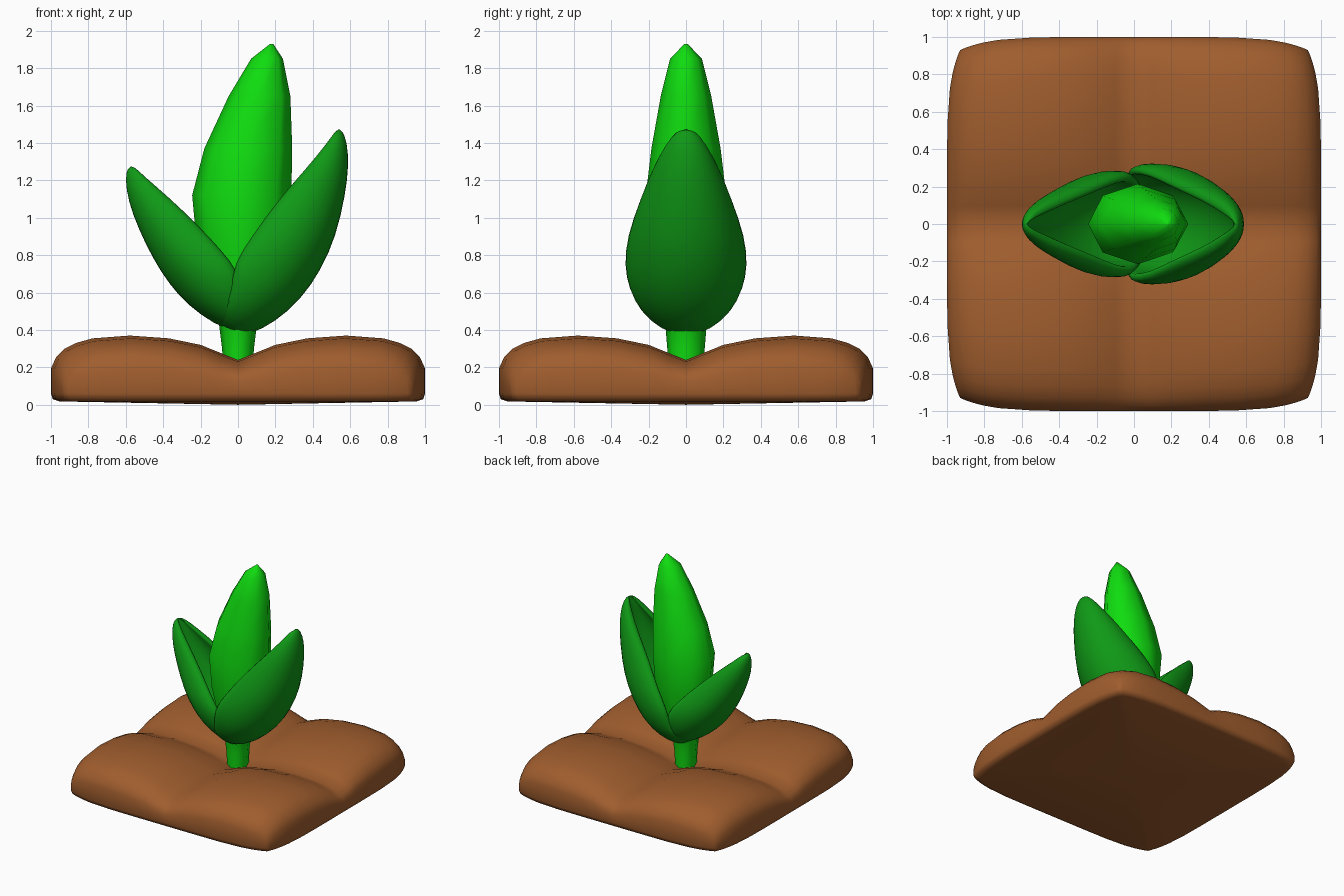
import bpy, bmesh
from math import sin, cos, pi, radians

if "Cube" in bpy.data.objects:
    bpy.data.objects.remove(bpy.data.objects["Cube"])


def material(name, rgb):
    m = bpy.data.materials.new(name)
    m.diffuse_color = (*rgb, 1)
    m.use_nodes = True
    m.node_tree.nodes["Principled BSDF"].inputs["Base Color"].default_value = m.diffuse_color
    return m


def finish(bm, name, mat, angle=60):
    bmesh.ops.recalc_face_normals(bm, faces=bm.faces)
    me = bpy.data.meshes.new(name)
    bm.to_mesh(me)
    bm.free()
    ob = bpy.data.objects.new(name, me)
    bpy.context.collection.objects.link(ob)
    me.materials.append(mat)
    bpy.ops.object.select_all(action='DESELECT')
    bpy.context.view_layer.objects.active = ob
    ob.select_set(True)
    bpy.ops.object.shade_smooth_by_angle(angle=radians(angle))
    return ob


def loft(rings, name, mat, angle=60):
    """Skin closed loops of equal length and cap both ends."""
    bm = bmesh.new()
    loops = [[bm.verts.new(p) for p in r] for r in rings]
    n = len(loops[0])
    for a, b in zip(loops, loops[1:]):
        for i in range(n):
            j = (i + 1) % n
            bm.faces.new((a[i], a[j], b[j], b[i]))
    bm.faces.new(loops[0])
    bm.faces.new(loops[-1])
    return finish(bm, name, mat, angle)


soil_mat = material("soil", (0.35, 0.11, 0.027))
bud_mat = material("bright_green", (0.005, 0.72, 0.005))
leaf_mat = material("dark_green", (0.005, 0.32, 0.008))

# Soil: four pillows split by two crossing furrows
half = [(0, .24), (.1, .28), (.2, .32), (.37, .355), (.58, .37),
        (.78, .355), (.87, .33), (.93, .30), (.975, .255), (1, .2)]
prof = [(-x, h) for x, h in half[:0:-1]] + half
n = len(prof)


def rounded(x, y, s=1):
    return s * x * (1 - .07 * abs(y) ** 6), s * y * (1 - .07 * abs(x) ** 6)


bm = bmesh.new()
top = [[bm.verts.new((*rounded(x, y), hx * hy / .37)) for y, hy in prof] for x, hx in prof]
for i in range(n - 1):
    for j in range(n - 1):
        bm.faces.new((top[i][j], top[i + 1][j], top[i + 1][j + 1], top[i][j + 1]))
rim = ([(i, 0) for i in range(n - 1)] + [(n - 1, j) for j in range(n - 1)]
       + [(i, n - 1) for i in range(n - 1, 0, -1)] + [(0, j) for j in range(n - 1, 0, -1)])
loop = [top[i][j] for i, j in rim]
for s, z in ((1, .06), (.99, .03), (.955, .018)):
    low = [bm.verts.new((*rounded(prof[i][0], prof[j][0], s), z)) for i, j in rim]
    for k in range(len(rim)):
        m = (k + 1) % len(rim)
        bm.faces.new((loop[k], loop[m], low[m], low[k]))
    loop = low
centre = bm.verts.new((0, 0, 0))
for k in range(len(rim)):
    bm.faces.new((loop[k], loop[(k + 1) % len(rim)], centre))
finish(bm, "soil", soil_mat, 80)

# Stem swelling into the central bud: (centre x, z, radius x, radius y)
bud = [(0, .1, .075, .09), (0, .3, .085, .10), (0, .42, .10, .11), (.01, .6, .17, .15),
       (.02, .85, .24, .20), (.02, 1.12, .265, .215), (.055, 1.37, .235, .185),
       (.115, 1.65, .165, .135), (.155, 1.85, .085, .085), (.18, 1.93, .008, .008)]
loft([[(cx + rx * cos(a * pi / 4), ry * sin(a * pi / 4), z) for a in range(8)]
      for cx, z, rx, ry in bud], "stem_and_bud", bud_mat)

# Cupped side leaves: (spine x, spine z, rim x, rim z, half width)
right = [(-.03, .375, -.085, .42, .07), (.06, .37, -.09, .46, .16), (.2, .44, -.08, .53, .25),
         (.34, .56, -.03, .64, .31), (.45, .72, -.03, .75, .335), (.53, .9, .07, .9, .32),
         (.58, 1.13, .2, 1.08, .25), (.595, 1.28, .36, 1.26, .18), (.585, 1.41, .47, 1.39, .11),
         (.555, 1.47, .53, 1.48, .04)]
left = [(-.03, .39, -.06, .43, .06), (.02, .39, -.06, .46, .14), (.13, .43, -.05, .53, .22),
        (.27, .53, -.02, .62, .27), (.37, .64, 0, .72, .295), (.46, .78, .08, .82, .285),
        (.54, .95, .22, .97, .22), (.59, 1.09, .38, 1.12, .155), (.605, 1.21, .5, 1.22, .09),
        (.59, 1.27, .56, 1.28, .035)]
STEPS, REACH = 12, radians(108)


def arc(sx, sz, rx, rz, w):
    pts = []
    for k in range(STEPS + 1):
        a = REACH * (2 * k / STEPS - 1)
        f = (cos(a) - cos(REACH)) / (1 - cos(REACH))
        pts.append((rx + (sx - rx) * f, w * sin(a), rz + (sz - rz) * f))
    return pts


def leaf(stations, side, name):
    rings = []
    for sx, sz, rx, rz, w in stations:
        length = ((sx - rx) ** 2 + (sz - rz) ** 2) ** .5
        t = min(.06 / length, .5)
        inner = arc(sx + (rx - sx) * t, sz + (rz - sz) * t, rx, rz, max(w * .5, w - .06))
        ring = arc(sx, sz, rx, rz, w) + inner[::-1]
        rings.append([(side * x, y, z) for x, y, z in ring])
    ob = loft(rings, name, leaf_mat, 180)
    ob.modifiers.new("round_rim", 'SUBSURF').levels = 1
    ob.modifiers["round_rim"].render_levels = 1


leaf(right, 1, "right_leaf")
leaf(left, -1, "left_leaf")
